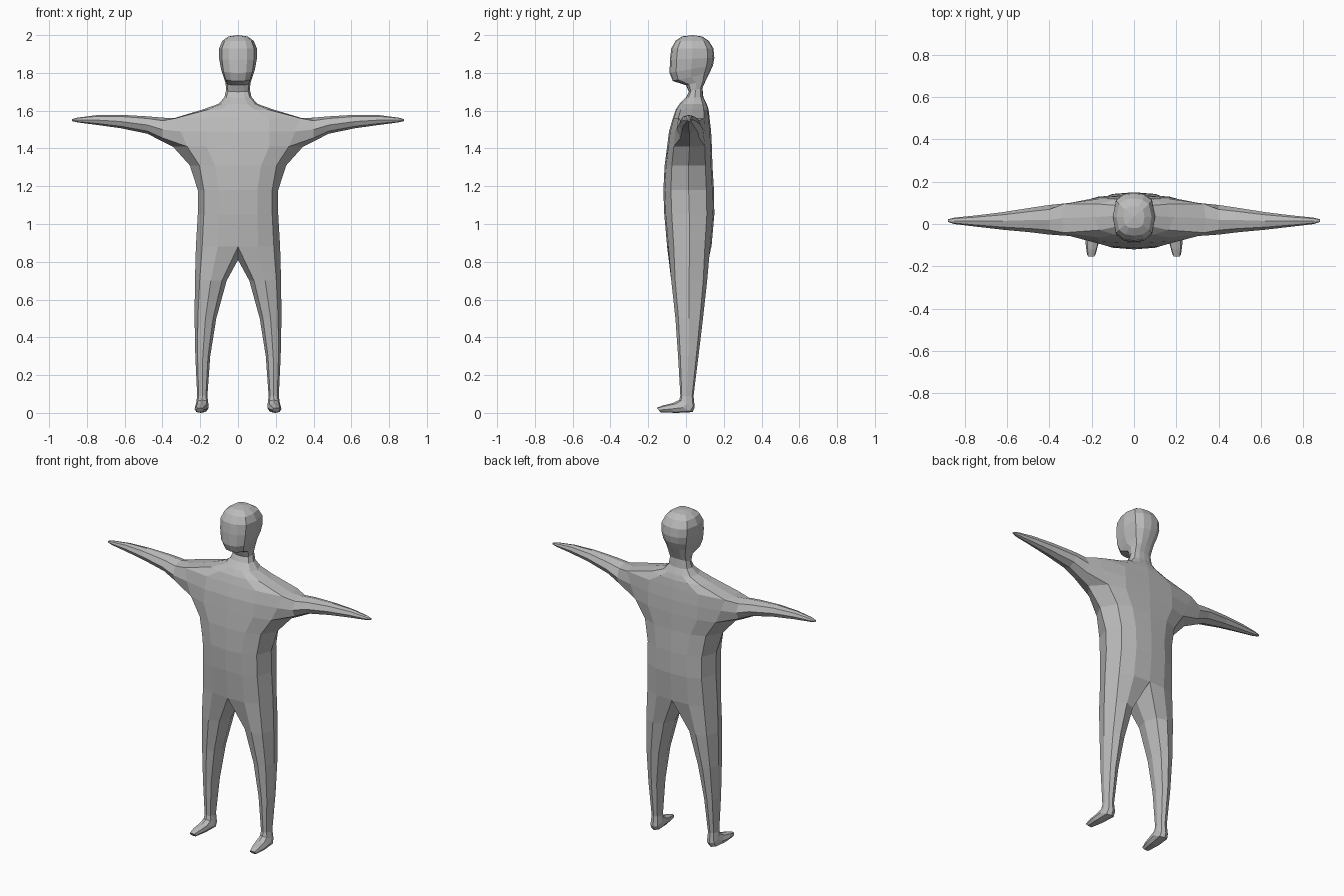
import bpy, bmesh

skin = bpy.data.materials.new("plain_grey")
skin.diffuse_color = (0.5, 0.5, 0.5, 1)

bm = bmesh.new()


def section(front, back, xi, xo, xs, ys):
    """Cross-section between a front and a back (y, z) point, spanning xi..xo."""
    out = []
    for fx, fy in zip(xs, ys):
        t = (fy + 1) / 2
        out.append(bm.verts.new((xi + (xo - xi) * fx,
                                 front[0] + (back[0] - front[0]) * t,
                                 front[1] + (back[1] - front[1]) * t)))
    return out


def bridge(a, b, closed=False, skip=()):
    n = len(a)
    for i in range(n if closed else n - 1):
        if i not in skip:
            j = (i + 1) % n
            bm.faces.new((a[i], a[j], b[j], b[i]))


def half_ring(zf, zb, yf, yb, w, k=0.85):
    return section((yf, zf), (yb, zb), 0, w,
                   (0, 0.48, k, 1, k, 0.48, 0),
                   (-1, -0.94, -0.7, 0, 0.7, 0.94, 1))


# Torso, neck and head: half rings from crotch to crown
rows = [
    (0.88, 0.88, -0.10, 0.135, 0.223),
    (1.05, 1.05, -0.115, 0.15, 0.213),
    (1.18, 1.18, -0.12, 0.148, 0.213),
    (1.31, 1.31, -0.113, 0.14, 0.255, 0.8),
    (1.41, 1.41, -0.10, 0.137, 0.345, 0.78),
    (1.49, 1.49, -0.09, 0.133, 0.345, 0.88),
    (1.56, 1.56, -0.07, 0.125, 0.34, 0.97),
    (1.605, 1.605, -0.055, 0.12, 0.19),
    (1.635, 1.635, -0.035, 0.11, 0.105),
    (1.67, 1.67, 0.0, 0.092, 0.072),
    (1.70, 1.72, 0.015, 0.087, 0.063),
    (1.735, 1.76, 0.0, 0.105, 0.066),
    (1.757, 1.80, -0.07, 0.125, 0.076),
    (1.80, 1.84, -0.087, 0.143, 0.09),
    (1.87, 1.88, -0.085, 0.15, 0.1),
    (1.93, 1.93, -0.078, 0.145, 0.1),
    (1.97, 1.97, -0.055, 0.12, 0.083),
    (1.993, 1.993, -0.02, 0.085, 0.05),
]
rings = [half_ring(*r) for r in rows]
LOW, MID, TOP = 4, 5, 6
for i in range(len(rings) - 1):
    # Leave the armhole open at the shoulder
    bridge(rings[i], rings[i + 1], skip=(2, 3) if i in (LOW, MID) else ())
crown = bm.verts.new((0, 0.035, 2.0))
for a, b in zip(rings[-1], rings[-1][1:]):
    bm.faces.new((a, b, crown))

# Arm: octagonal loft from the armhole to the tip
lo, mi, up = rings[LOW], rings[MID], rings[TOP]
prev = [lo[2], lo[3], lo[4], mi[4], up[4], up[3], up[2], mi[2]]
oct_y = (-0.7, 0, 0.7, 1, 0.7, 0, -0.7, -1)
oct_z = (-0.7, -1, -0.7, 0, 0.75, 1, 0.75, 0)
for x, yf, yb, zb, zt in [
    (0.40, -0.05, 0.09, 1.437, 1.563),
    (0.48, -0.04, 0.078, 1.478, 1.57),
    (0.62, -0.027, 0.056, 1.507, 1.578),
    (0.75, -0.012, 0.04, 1.525, 1.576),
    (0.85, 0.0, 0.03, 1.538, 1.563),
    (0.88, 0.01, 0.022, 1.545, 1.555),
]:
    ring = [bm.verts.new((x, (yf + yb) / 2 + (yb - yf) / 2 * fy,
                          (zb + zt) / 2 + (zt - zb) / 2 * fz))
            for fy, fz in zip(oct_y, oct_z)]
    bridge(prev, ring, closed=True)
    prev = ring
bm.faces.new(prev)

# Leg and foot: closed loft starting at the crotch
prev = rings[0] + [bm.verts.new((0, 0.02, 0.81))]
leg_x = (0.15, 0.5, 0.85, 1, 0.85, 0.5, 0.15, 0)
leg_y = (-0.78, -1, -0.78, 0, 0.78, 1, 0.78, 0)
for front, back, xi, xo in [
    ((-0.078, 0.70), (0.112, 0.70), 0.06, 0.228),
    ((-0.056, 0.50), (0.09, 0.50), 0.115, 0.23),
    ((-0.042, 0.30), (0.066, 0.30), 0.147, 0.226),
    ((-0.03, 0.09), (0.04, 0.09), 0.162, 0.216),
    ((-0.036, 0.068), (0.046, 0.03), 0.157, 0.222),
    ((-0.07, 0.052), (0.035, 0.004), 0.155, 0.228),
    ((-0.12, 0.04), (-0.05, 0.0), 0.166, 0.23),
    ((-0.155, 0.027), (-0.135, 0.003), 0.182, 0.222),
]:
    ring = section(front, back, xi, xo, leg_x, leg_y)
    bridge(prev, ring, closed=True)
    prev = ring
bm.faces.new(prev)

# Clean up and mirror to the other side
bmesh.ops.delete(bm, geom=[v for v in bm.verts if not v.link_faces], context='VERTS')
bmesh.ops.recalc_face_normals(bm, faces=bm.faces)
mesh = bpy.data.meshes.new("body")
bm.to_mesh(mesh)
bm.free()
mesh.materials.append(skin)
body = bpy.data.objects.new("body", mesh)
bpy.context.collection.objects.link(body)
mirror = body.modifiers.new("mirror", 'MIRROR')
mirror.use_clip = True
mirror.merge_threshold = 0.0005
